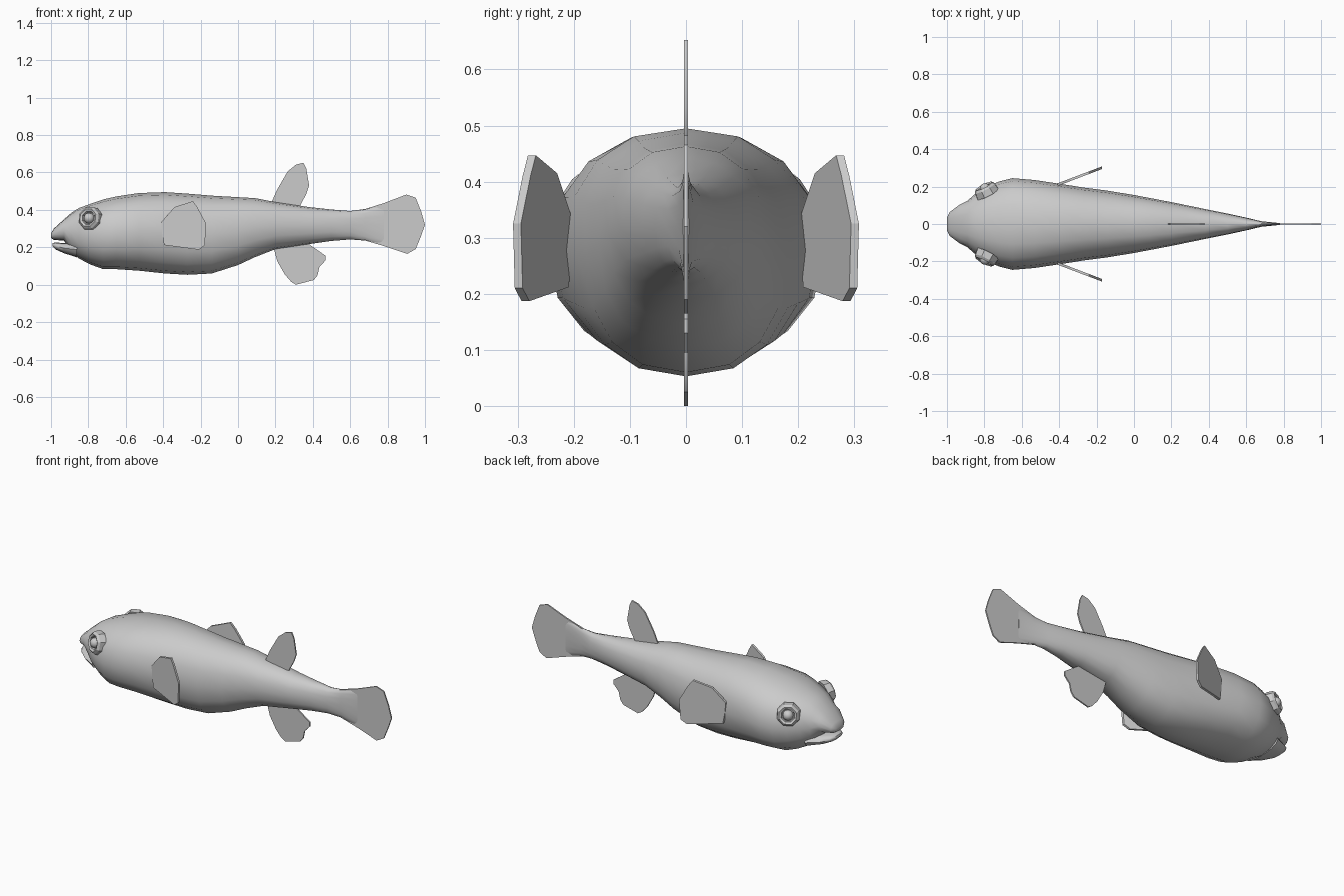
import bpy, bmesh, math
from mathutils import Vector, Matrix

if "Cube" in bpy.data.objects:
    bpy.data.objects.remove(bpy.data.objects["Cube"])

grey = bpy.data.materials.new("plain grey")
grey.use_nodes = True
grey.diffuse_color = (0.6, 0.6, 0.6, 1)
grey.node_tree.nodes["Principled BSDF"].inputs["Base Color"].default_value = (0.6, 0.6, 0.6, 1)


def finish(name, bm, angle=40):
    bmesh.ops.recalc_face_normals(bm, faces=bm.faces)
    mesh = bpy.data.meshes.new(name)
    bm.to_mesh(mesh)
    bm.free()
    obj = bpy.data.objects.new(name, mesh)
    bpy.context.collection.objects.link(obj)
    mesh.materials.append(grey)
    bpy.ops.object.select_all(action='DESELECT')
    obj.select_set(True)
    bpy.context.view_layer.objects.active = obj
    bpy.ops.object.shade_smooth_by_angle(angle=math.radians(angle))
    return obj


def bridge(bm, rings):
    """Skin closed rings of equal length and cap both ends."""
    n = len(rings[0])
    for a, b in zip(rings, rings[1:]):
        for i in range(n):
            j = (i + 1) % n
            bm.faces.new((a[i], a[j], b[j], b[i]))
    bm.faces.new(rings[0])
    bm.faces.new(rings[-1])


def loft(name, stations, sides=16, power=2.3):
    """Stations along x: (x, bottom, top, half width)."""
    bm = bmesh.new()
    rings = []
    for x, low, high, half in stations:
        ring = []
        for i in range(sides):
            a = math.tau * i / sides
            c, s = math.cos(a), math.sin(a)
            y = half * math.copysign(abs(c) ** (2 / power), c)
            z = (low + high) / 2 + (high - low) / 2 * math.copysign(abs(s) ** (2 / power), s)
            ring.append(bm.verts.new((x, y, z)))
        rings.append(ring)
    bridge(bm, rings)
    return finish(name, bm, 60)


def fin(name, outline, thick, place=lambda x: 0.0):
    """Thin plate from an x-z outline, placed in y as a function of x."""
    bm = bmesh.new()
    rings = [[bm.verts.new((x, place(x) + s * thick / 2, z)) for x, z in outline]
             for s in (-1, 1)]
    bridge(bm, rings)
    return finish(name, bm, 30)


# Body with the upper snout, tapering into the tail root
loft("body", [
    (-1.0, 0.25, 0.275, 0.035), (-0.985, 0.24, 0.30, 0.064), (-0.93, 0.235, 0.35, 0.105),
    (-0.89, 0.17, 0.385, 0.125), (-0.85, 0.14, 0.41, 0.16), (-0.79, 0.108, 0.432, 0.197),
    (-0.72, 0.083, 0.456, 0.228), (-0.65, 0.083, 0.472, 0.245), (-0.53, 0.075, 0.49, 0.235),
    (-0.39, 0.06, 0.495, 0.214), (-0.27, 0.053, 0.487, 0.195), (-0.14, 0.06, 0.476, 0.178),
    (0.0, 0.105, 0.468, 0.155), (0.09, 0.147, 0.463, 0.138), (0.2, 0.19, 0.442, 0.117),
    (0.38, 0.217, 0.415, 0.08), (0.5, 0.234, 0.402, 0.056), (0.6, 0.242, 0.394, 0.034),
    (0.68, 0.236, 0.405, 0.015), (0.78, 0.208, 0.432, 0.005)])

# Lower jaw, leaving the mouth slightly open
loft("lower_jaw", [
    (-0.992, 0.205, 0.222, 0.035), (-0.975, 0.188, 0.226, 0.062),
    (-0.93, 0.168, 0.222, 0.095), (-0.86, 0.146, 0.23, 0.13)], 12)

# Fins on the centre line
fin("tail_fin", [(0.62, 0.25), (0.68, 0.236), (0.78, 0.207), (0.905, 0.165), (0.95, 0.19),
                 (0.975, 0.25), (1.0, 0.32), (0.98, 0.39), (0.95, 0.465), (0.9, 0.482),
                 (0.78, 0.436), (0.68, 0.405), (0.62, 0.39)], 0.008)
fin("dorsal_fin", [(0.17, 0.42), (0.21, 0.51), (0.265, 0.605), (0.31, 0.642), (0.35, 0.652),
                   (0.365, 0.62), (0.38, 0.53), (0.365, 0.485), (0.325, 0.41)], 0.008)
fin("anal_fin", [(0.185, 0.215), (0.21, 0.125), (0.25, 0.055), (0.285, 0.015), (0.31, 0.0),
                 (0.405, 0.025), (0.425, 0.05), (0.435, 0.095), (0.468, 0.13),
                 (0.468, 0.155), (0.425, 0.185), (0.36, 0.23)], 0.008)

for side, word in ((1, "left"), (-1, "right")):
    # "left" and "right" follow the swimming direction, head towards -x
    word = "right" if side == 1 else "left"

    # Side fins flare out backwards
    fin(word + "_pectoral_fin",
        [(-0.41, 0.335), (-0.34, 0.415), (-0.24, 0.447), (-0.215, 0.41), (-0.17, 0.325),
         (-0.178, 0.21), (-0.21, 0.187), (-0.395, 0.212), (-0.405, 0.27)], 0.014,
        lambda x: side * (0.21 + (x + 0.41) * 0.38))

    # Eye: raised octagonal rim, recessed socket and eyeball
    normal = Vector((-0.45, side * 0.87, 0.2)).normalized()
    turn = Matrix.Translation((-0.795, side * 0.187, 0.355)) @ \
        normal.to_track_quat('Z', 'Y').to_matrix().to_4x4()
    bm = bmesh.new()
    rings = [[bm.verts.new(turn @ Vector((r * math.cos(math.tau * (i + 0.5) / 8),
                                          r * math.sin(math.tau * (i + 0.5) / 8), h)))
              for i in range(8)]
             for r, h in ((0.068, -0.03), (0.062, 0.006), (0.05, 0.018), (0.038, 0.012), (0.034, 0.0))]
    bridge(bm, rings)
    finish(word + "_eye_rim", bm, 30)
    bm = bmesh.new()
    bmesh.ops.create_uvsphere(bm, u_segments=12, v_segments=8, radius=0.029,
                              matrix=turn @ Matrix.Translation((0, 0, 0.002)))
    finish(word + "_eyeball", bm, 60)
